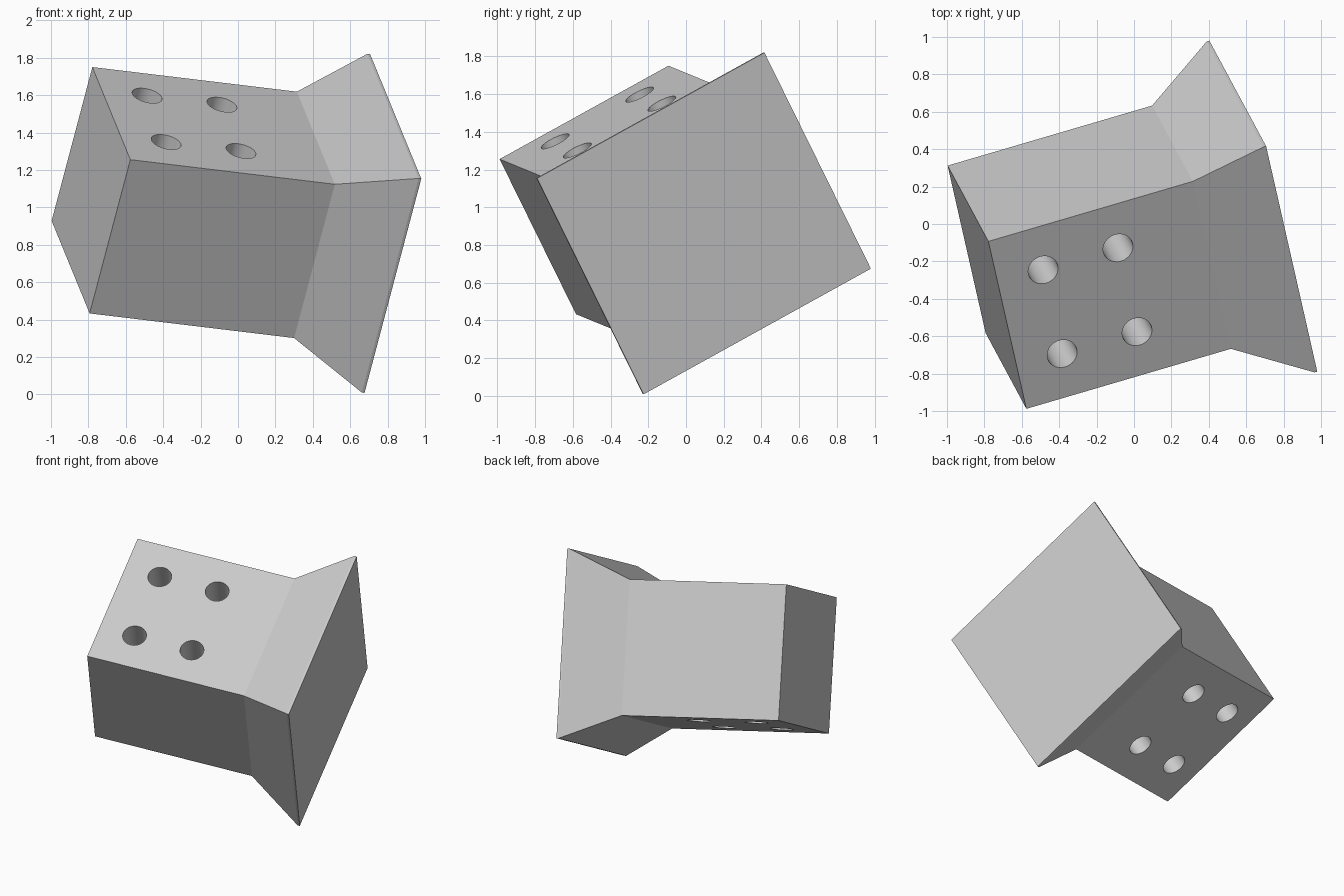
import bpy, bmesh
from mathutils import Matrix, Vector

cube = bpy.data.objects.get("Cube")
if cube:
    bpy.data.objects.remove(cube, do_unlink=True)

# Plain grey material
grey = bpy.data.materials.new("plain grey")
grey.use_nodes = True
colour = (0.6, 0.6, 0.6, 1)
grey.diffuse_color = colour
grey.node_tree.nodes["Principled BSDF"].inputs["Base Color"].default_value = colour

# Tilted frame: x along the block, z out of the drilled face
x = Vector((1.479, 0.434, -0.178)).normalized()
y = Vector((-0.197, 0.858, 0.475))
y = (y - x * y.dot(x)).normalized()
frame = Matrix((x, y, x.cross(y))).transposed().to_4x4()
frame.translation = (-0.786, -0.338, 1.092)


def make_object(name, bm):
    mesh = bpy.data.meshes.new(name)
    bmesh.ops.recalc_face_normals(bm, faces=bm.faces)
    bm.to_mesh(mesh)
    bm.free()
    mesh.materials.append(grey)
    obj = bpy.data.objects.new(name, mesh)
    bpy.context.collection.objects.link(obj)
    obj.matrix_world = frame
    return obj


# Block, flare and thin end plate: rectangles (position, width, height) joined in a row
sections = [(0, 1.043, 0.942), (1.147, 1.043, 0.942),
            (1.535, 1.404, 1.312), (1.55, 1.404, 1.312)]
bm = bmesh.new()
rings = [[bm.verts.new((p, sy * w / 2, sz * h / 2))
          for sy, sz in ((-1, -1), (1, -1), (1, 1), (-1, 1))]
         for p, w, h in sections]
for a, b in zip(rings, rings[1:]):
    for i in range(4):
        j = (i + 1) % 4
        bm.faces.new((a[i], a[j], b[j], b[i]))
bm.faces.new(rings[0])
bm.faces.new(rings[-1])
body = make_object("flared_block", bm)

# Four holes drilled straight through
bm = bmesh.new()
for px in (0.254, 0.674):
    for py in (-0.261, 0.261):
        bmesh.ops.create_cone(bm, cap_ends=True, segments=48, radius1=0.082,
                              radius2=0.082, depth=2,
                              matrix=Matrix.Translation((px, py, 0)))
drill = make_object("hole_cutter", bm)
drill.hide_render = True

cut = body.modifiers.new("holes", "BOOLEAN")
cut.operation = "DIFFERENCE"
cut.solver = "EXACT"
cut.object = drill
bpy.ops.object.select_all(action="DESELECT")
body.select_set(True)
bpy.context.view_layer.objects.active = body
bpy.ops.object.modifier_apply(modifier=cut.name)
bpy.data.objects.remove(drill, do_unlink=True)
bpy.ops.object.shade_smooth_by_angle(angle=0.4)
